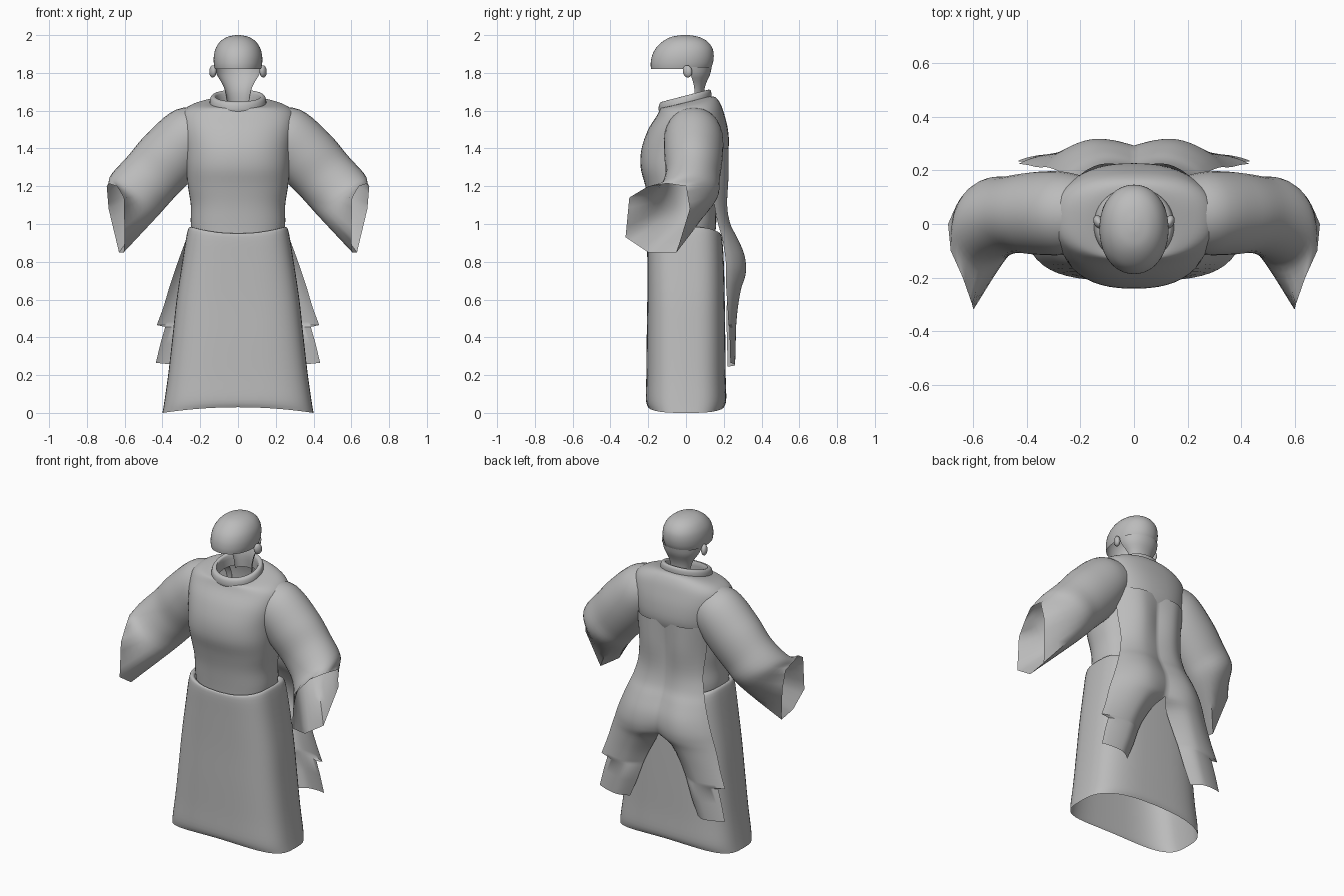
import bpy, math
from mathutils import Vector

if "Cube" in bpy.data.objects:
    bpy.data.objects.remove(bpy.data.objects["Cube"])

clay = bpy.data.materials.new("grey_clay")
clay.diffuse_color = (0.5, 0.5, 0.5, 1)
clay.use_nodes = True
clay.node_tree.nodes["Principled BSDF"].inputs["Base Color"].default_value = clay.diffuse_color


def spline(rows, steps):
    """Catmull-Rom interpolation between rows of numbers or vectors."""
    out = []
    for i in range(len(rows) - 1):
        p = [rows[max(0, min(len(rows) - 1, i + k))] for k in (-1, 0, 1, 2)]
        for s in range(steps):
            t = s / steps
            w = (-.5*t + t*t - .5*t**3, 1 - 2.5*t*t + 1.5*t**3,
                 .5*t + 2*t*t - 1.5*t**3, -.5*t*t + .5*t**3)
            out.append([sum((w[k] * p[k][j] for k in range(1, 4)), w[0] * p[0][j])
                        for j in range(len(p[0]))])
    return out + [list(rows[-1])]


def skin(name, rings, closed=True, cap_end=False, angle=50):
    """Join rows of points into a smooth sheet or tube."""
    n = len(rings[0])
    verts = [tuple(v) for r in rings for v in r]
    faces = [(i*n + j, i*n + (j+1) % n, (i+1)*n + (j+1) % n, (i+1)*n + j)
             for i in range(len(rings) - 1) for j in range(n if closed else n - 1)]
    if cap_end:
        faces.append(tuple(range(len(verts) - n, len(verts))))
    me = bpy.data.meshes.new(name)
    me.from_pydata(verts, [], faces)
    me.materials.append(clay)
    ob = bpy.data.objects.new(name, me)
    bpy.context.collection.objects.link(ob)
    bpy.context.view_layer.objects.active = ob
    ob.select_set(True)
    bpy.ops.object.shade_smooth_by_angle(angle=math.radians(angle))
    ob.select_set(False)
    return ob


def ring(z, rx, yf, yb, tilt=0, dip=0, power=2.5, n=48, a0=0, a1=2*math.pi):
    """Horizontal rounded outline; tilt leans it back, dip bends its middle."""
    pts, cy, ry = [], (yf + yb) / 2, (yb - yf) / 2
    for i in range(n):
        a = a0 + (a1 - a0) * i / n
        c, s = math.cos(a), math.sin(a)
        x = math.copysign(abs(c) ** (2 / power), c)
        y = cy + ry * math.copysign(abs(s) ** (2 / power), s)
        pts.append((rx * x, y, z + tilt * y + dip * (1 - x * x)))
    return pts


def mirror(ob):
    m = ob.modifiers.new("mirror", 'MIRROR')
    m.use_clip = True
    m.merge_threshold = .002


# Torso, bottom to neckline
torso = [(.92, .24, -.18, .15, 0), (1.0, .25, -.185, .16, 0), (1.1, .25, -.195, .16, 0),
         (1.2, .265, -.215, .17, 0), (1.3, .275, -.24, .19, 0), (1.4, .285, -.235, .225, 0),
         (1.5, .30, -.2, .222, 0), (1.58, .30, -.155, .2, .05), (1.62, .26, -.14, .18, .12),
         (1.64, .19, -.135, .155, .2), (1.645, .13, -.125, .12, .26)]
skin("torso", [ring(*r, power=2.4) for r in spline(torso, 4)])

# Tilted rolled collar
collar = [(1.615, .142, -.135, .13), (1.64, .15, -.145, .135), (1.67, .145, -.142, .132),
          (1.68, .132, -.13, .12), (1.67, .118, -.115, .105), (1.6, .12, -.115, .105)]
skin("collar", [ring(*r, tilt=.26, power=2.1) for r in spline(collar, 3)])

# Long skirt, open at the hem
skirt = [(.975, .235, -.18, .15, 0, -.035), (.985, .255, -.195, .17, 0, -.035),
         (.95, .27, -.205, .19, 0, -.02), (.8, .295, -.205, .2, 0, 0),
         (.6, .325, -.205, .205, 0, 0), (.4, .347, -.208, .208, 0, 0),
         (.2, .37, -.21, .21, 0, 0), (.06, .39, -.212, .213, 0, .01), (0, .40, -.2, .2, 0, .03)]
skin("skirt", [ring(*r, power=3.2) for r in spline(skirt, 4)])

# Wide sleeves: centre x y z, lean, half height, half depth
sleeve = []
for cx, cy, cz, lean, ru, ry in [(.16, .04, 1.49, 0, .13, .13), (.26, .04, 1.455, 25, .165, .155),
                                 (.36, .04, 1.36, 46, .17, .155), (.46, .035, 1.25, 47, .165, .145),
                                 (.55, .0, 1.15, 47, .165, .16)]:
    b = math.radians(lean)
    row = []
    for i in range(32):
        a = 2 * math.pi * i / 32
        u = ru * math.sin(a)
        row += [cx + u * math.sin(b), cy + ry * math.cos(a), cz + u * math.cos(b)]
    sleeve.append(row)
cuff = [(.685, .02, 1.08), (.695, 0, 1.2), (.685, -.1, 1.215), (.64, -.2, 1.2),
        (.605, -.3, 1.14), (.6, -.32, .93), (.605, -.2, .85), (.63, -.05, .85)]
row = []
for i in range(32):
    row += list(Vector(cuff[i // 4]).lerp(Vector(cuff[(i // 4 + 1) % 8]), i % 4 / 4))
sleeve.append(row)
rings = [[r[k:k + 3] for k in range(0, 96, 3)] for r in spline(sleeve, 5)]
mirror(skin("sleeve", rings))

# Back panel with seat and thighs: z, inner x, outer x, inner y, bulge y, outer y
panel = [(1.4, 0, .25, .215, .226, .13), (1.25, 0, .235, .205, .225, .13),
         (1.1, 0, .225, .205, .218, .15), (1.0, 0, .245, .22, .235, .17),
         (.93, 0, .27, .25, .27, .19), (.85, 0, .30, .285, .305, .205),
         (.78, 0, .325, .293, .318, .212), (.72, .0, .345, .275, .313, .212),
         (.66, .045, .365, .23, .293, .213), (.56, .105, .395, .215, .275, .22),
         (.465, .15, .43, .215, .266, .225), (.455, .153, .385, .215, .265, .23),
         (.37, .19, .41, .218, .263, .232), (.265, .235, .435, .22, .26, .235)]
rows = spline(panel[:11], 4) + panel[11:]
grid = []
for z, xi, xo, yi, yb, yo in rows:
    xi = max(0, xi)
    line = []
    for j in range(17):
        t = j / 16
        if t < .4:
            y = yi + (yb - yi) * math.sin(t / .4 * math.pi / 2)
        else:
            y = yo + (yb - yo) * math.cos((t - .4) / .6 * math.pi / 2) ** .8
        line.append((xi + (xo - xi) * t, y, z - .02 * (1 - t) * (z < .4)))
    grid.append(line)
mirror(skin("back_panel", grid, closed=False))

# Cap-shaped head, open underneath
head = [(1.82, .122, -.185, .13), (1.85, .128, -.187, .142), (1.89, .128, -.18, .147),
        (1.93, .118, -.16, .14), (1.965, .095, -.125, .115), (1.988, .062, -.085, .075),
        (1.998, .025, -.04, .03), (2.0, .004, -.012, .0)]
skin("head_cap", [ring(*r, power=2.1) for r in spline(head, 4)], cap_end=True)

# Nape: back half of the neck only
nape = [(1.83, .123, -.10, .136), (1.79, .112, -.07, .127), (1.74, .082, -.02, .105),
        (1.69, .065, .0, .095), (1.62, .055, .0, .1)]
skin("nape", [ring(*r, power=2.1, n=24, a0=-.03, a1=math.pi + .16)
              for r in spline(nape, 3)], closed=False)

# Ears
for side, name in ((-1, "left_ear"), (1, "right_ear")):
    bpy.ops.mesh.primitive_uv_sphere_add(segments=16, ring_count=10, radius=1,
                                         location=(side * .133, .008, 1.808))
    ear = bpy.context.object
    ear.name = name
    ear.scale = (.018, .026, .033)
    ear.rotation_euler = (.2, 0, side * -.4)
    ear.data.materials.append(clay)
    bpy.ops.object.shade_smooth()
